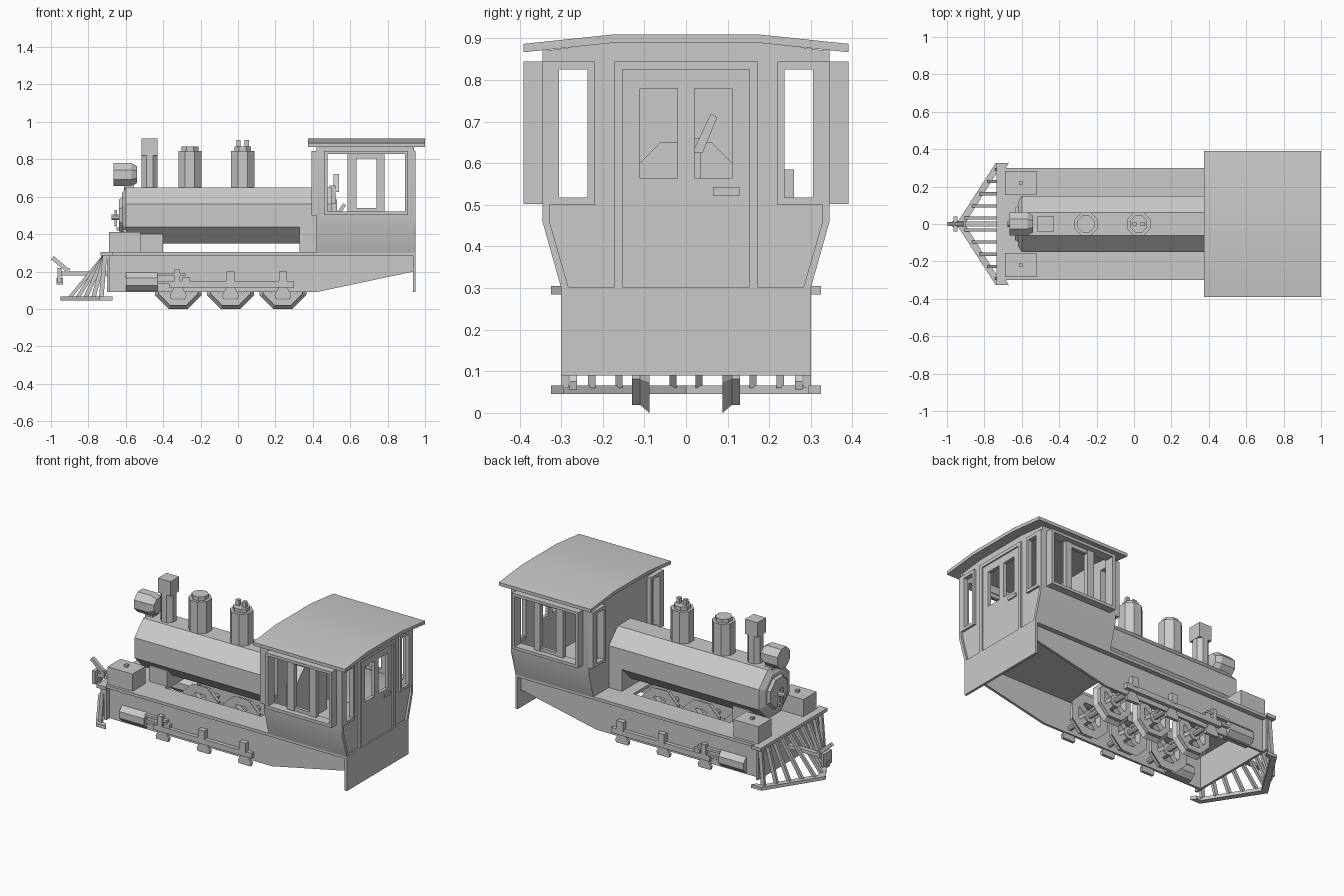
import bpy, bmesh, math
from mathutils import Vector

grey = bpy.data.materials.new("plain_grey")
grey.diffuse_color = (0.59, 0.59, 0.59, 1)


def finish(name, bm):
    bmesh.ops.recalc_face_normals(bm, faces=bm.faces)
    me = bpy.data.meshes.new(name)
    bm.to_mesh(me)
    bm.free()
    me.materials.append(grey)
    ob = bpy.data.objects.new(name, me)
    bpy.context.collection.objects.link(ob)
    return ob


def prism(name, pts, axis, a, b):
    """Extrude a 2D outline along an axis from a to b."""
    def place(p, t):
        return {"x": (t, p[0], p[1]), "y": (p[0], t, p[1]), "z": (p[0], p[1], t)}[axis]
    bm = bmesh.new()
    lo = [bm.verts.new(place(p, a)) for p in pts]
    hi = [bm.verts.new(place(p, b)) for p in pts]
    bm.faces.new(lo)
    bm.faces.new(hi[::-1])
    for i in range(len(pts)):
        j = (i + 1) % len(pts)
        bm.faces.new((lo[i], lo[j], hi[j], hi[i]))
    return finish(name, bm)


def box(name, x0, x1, y0, y1, z0, z1):
    return prism(name, [(x0, y0), (x1, y0), (x1, y1), (x0, y1)], "z", z0, z1)


def lathe(name, prof, axis, c, n=8, ring=False):
    """Turn (offset, flat radius) points about an axis through c, flats aligned."""
    bm = bmesh.new()
    rows = []
    for t, r in prof:
        row = []
        for i in range(n):
            a = (i + 0.5) * 2 * math.pi / n
            u, v = (r / math.cos(math.pi / n) * f(a) for f in (math.cos, math.sin))
            off = {"x": (t, u, v), "y": (u, t, v), "z": (u, v, t)}[axis]
            row.append(bm.verts.new(Vector(c) + Vector(off)))
        rows.append(row)
    pairs = list(zip(rows, rows[1:])) + ([(rows[-1], rows[0])] if ring else [])
    for p, q in pairs:
        for i in range(n):
            j = (i + 1) % n
            bm.faces.new((p[i], p[j], q[j], q[i]))
    if not ring:
        bm.faces.new(rows[0])
        bm.faces.new(rows[-1])
    return finish(name, bm)


def bar(name, p, q, w, h):
    """Square bar between two points."""
    p, q = Vector(p), Vector(q)
    ob = box(name, -w / 2, w / 2, -h / 2, h / 2, 0, (q - p).length)
    rot = (q - p).to_track_quat("Z", "Y").to_matrix().to_4x4()
    rot.translation = p
    ob.data.transform(rot)
    return ob


def cut(ob, *holes):
    for h in holes:
        c = box("cutter", *h)
        c.hide_render = True
        m = ob.modifiers.new("hole", "BOOLEAN")
        m.operation, m.object, m.solver = "DIFFERENCE", c, "EXACT"
        bpy.context.view_layer.objects.active = ob
        bpy.ops.object.modifier_apply(modifier=m.name)
        bpy.data.objects.remove(c)
    return ob


def smooth(ob):
    bpy.ops.object.select_all(action="DESELECT")
    ob.select_set(True)
    bpy.context.view_layer.objects.active = ob
    bpy.ops.object.shade_smooth_by_angle(angle=math.radians(30))


def both(lo, hi, s):
    return sorted((s * lo, s * hi))


# Boiler, firebox, saddle and smokebox door
lathe("boiler", [(-0.62, 0.118), (-0.6, 0.15), (0.5, 0.15)], "x", (0, 0, 0.5))
lathe("smokebox_door", [(-0.635, 0.085), (-0.615, 0.1)], "x", (0, 0, 0.5))
lathe("door_hub", [(-0.675, 0.015), (-0.63, 0.015)], "x", (0, 0, 0.49))
box("door_handle", -0.66, -0.648, -0.008, 0.008, 0.44, 0.53)
box("door_latch", -0.65, -0.61, -0.02, 0.02, 0.42, 0.435)
box("firebox", 0.33, 0.5, -0.15, 0.15, 0.3, 0.5)
box("saddle", -0.52, -0.4, -0.12, 0.12, 0.3, 0.4)

# Stack, domes, whistles and headlamp
lathe("stack", [(0.64, 0.042), (0.83, 0.042)], "z", (-0.473, 0, 0))
box("stack_cap", -0.515, -0.43, -0.042, 0.042, 0.82, 0.91)
for name, x in (("sand_dome", -0.257), ("steam_dome", 0.025)):
    lathe(name, [(0.63, 0.062), (0.845, 0.062), (0.845, 0.045), (0.868, 0.045)], "z", (x, 0, 0))
for x in (0.003, 0.047):
    box("whistle", x - 0.011, x + 0.011, -0.011, 0.011, 0.86, 0.902)
lathe("headlamp", [(-0.665, 0.062), (-0.57, 0.062), (-0.54, 0.045)], "x", (0, 0, 0.718))
box("lamp_bracket", -0.61, -0.56, -0.03, 0.03, 0.63, 0.67)

# Deck, open under the boiler, with end plates
cut(box("deck", -0.73, 0.94, -0.3, 0.3, 0.286, 0.304), (-0.4, 0.26, -0.14, 0.14, 0.2, 0.4))
box("front_plate", -0.7, -0.685, -0.3, 0.3, 0.09, 0.29)
box("rear_plate", 0.935, 0.95, -0.3, 0.3, 0.09, 0.302)
prism("pilot_beam", [(-0.735, -0.325), (-0.67, -0.325), (-0.69, -0.29), (-0.69, 0.29),
                     (-0.67, 0.325), (-0.735, 0.325)], "z", 0.285, 0.305)

for s in (-1, 1):
    # Side frame, cylinder and rods
    prism("side_frame", [(-0.69, 0.09), (0.42, 0.09), (0.94, 0.2), (0.94, 0.29), (-0.69, 0.29)],
          "y", s * 0.255, s * 0.27)
    lathe("cylinder", [(-0.6, 0.049), (-0.43, 0.049)], "x", (0, s * 0.25, 0.145))
    box("guide_bar", -0.43, -0.28, *both(0.27, 0.29, s), 0.175, 0.19)
    box("piston_rod", -0.43, -0.33, *both(0.275, 0.29, s), 0.135, 0.15)
    box("crosshead", -0.34, -0.31, *both(0.27, 0.298, s), 0.12, 0.21)
    box("guide_hanger", -0.3, -0.26, *both(0.265, 0.295, s), 0.115, 0.17)
    box("side_rod", -0.37, 0.3, *both(0.275, 0.298, s), 0.115, 0.148)
    for x in (-0.04, 0.24):
        box("rod_oiler", x - 0.022, x + 0.022, *both(0.268, 0.3, s), 0.14, 0.2)
    # Tool box
    box("tool_box", -0.69, -0.52, *both(0.155, 0.283, s), 0.3, 0.41)
    box("tool_box_knob", -0.615, -0.595, *both(0.21, 0.23, s), 0.4, 0.425)
    # Wheels
    for x in (-0.32, -0.04, 0.24):
        prism("crank_weight", [(x - 0.04, 0.055), (x + 0.04, 0.055), (x + 0.045, 0.075),
                               (x + 0.02, 0.118), (x - 0.02, 0.118), (x - 0.045, 0.075)],
              "y", s * 0.262, s * 0.28)
        lathe("wheel_rim", [(s * 0.088, 0.125), (s * 0.11, 0.106), (s * 0.13, 0.106),
                            (s * 0.13, 0.075), (s * 0.088, 0.075)], "y", (x, 0, 0.125), ring=True)
        lathe("wheel_hub", [(s * 0.085, 0.035), (s * 0.135, 0.035)], "y", (x, 0, 0.125))
        for k in range(4):
            a = (k + 0.5) * math.pi / 2
            d = Vector((math.cos(a), 0, math.sin(a))) * 0.082
            c = Vector((x, s * 0.11, 0.125))
            bar("wheel_spoke", c, c + d, 0.034, 0.034)
    # Pilot base rail and slats
    prism("pilot_rail", [(-0.95, 0), (-0.74, s * 0.325), (-0.67, s * 0.325), (-0.69, s * 0.295),
                         (-0.72, s * 0.295), (-0.905, 0)], "z", 0.046, 0.066)
    for y in (0.033, 0.098, 0.163, 0.228, 0.293):
        x = -0.72 - (0.31 - y) * 0.65
        prism("pilot_slat", [(x - 0.012, 0.06), (x + 0.012, 0.06), (-0.7, 0.288), (-0.724, 0.288)],
              "y", s * (y - 0.01), s * (y + 0.007))

for x in (-0.32, -0.04, 0.24):
    lathe("axle", [(-0.265, 0.015), (0.265, 0.015)], "y", (x, 0, 0.125))

# Front coupler with lift lever
box("coupler_bar", -0.95, -0.69, -0.014, 0.014, 0.178, 0.2)
box("coupler_plate", -0.965, -0.945, -0.04, 0.04, 0.14, 0.22)
box("coupler_pin", -0.97, -0.935, -0.015, 0.015, 0.13, 0.165)
bar("coupler_lever", (-0.992, 0, 0.274), (-0.91, 0, 0.205), 0.022, 0.022)
box("lever_foot", -0.92, -0.9, -0.015, 0.015, 0.18, 0.22)

# Cab side walls with deep window bays
for s in (-1, 1):
    wall = prism("cab_side", [(s * y, z) for y, z in ((0.3, 0.3), (0.345, 0.46), (0.345, 0.875),
                              (0.33, 0.875), (0.33, 0.46), (0.285, 0.3))], "x", 0.42, 0.94)
    cut(wall, (0.478, 0.892, *both(0.2, 0.5, s), 0.52, 0.828))
    smooth(wall)
    cut(box("window_bay", 0.46, 0.91, *both(0.34, 0.39, s), 0.502, 0.845),
        (0.478, 0.892, *both(0.2, 0.5, s), 0.52, 0.828))
    for x0, x1 in ((0.585, 0.633), (0.74, 0.783)):
        box("window_post", x0, x1, *both(0.332, 0.36, s), 0.515, 0.83)
    box("sash_sill", 0.6, 0.77, *both(0.335, 0.355, s), 0.515, 0.54)
    box("sash_head", 0.6, 0.77, *both(0.335, 0.355, s), 0.805, 0.83)

# Cab end walls with windows, frames and rear door
outline = [(-0.295, 0.3), (-0.34, 0.46), (-0.34, 0.87), (-0.17, 0.893),
           (0.17, 0.893), (0.34, 0.87), (0.34, 0.46), (0.295, 0.3)]
side_holes = [(0.3, 1.0, *both(0.237, 0.305, s), 0.5, 0.825) for s in (-1, 1)]
door_holes = [(0.8, 1.0, *both(0.02, 0.11, s), 0.565, 0.78) for s in (-1, 1)]
cut(prism("cab_front", outline, "x", 0.42, 0.435), *side_holes)
cut(prism("cab_rear", outline, "x", 0.922, 0.937), *side_holes, *door_holes)
for s in (-1, 1):
    hole = (0.3, 1.0, *both(0.237, 0.305, s), 0.518, 0.825)
    cut(box("front_window_frame", 0.392, 0.425, *both(0.22, 0.345, s), 0.5, 0.845), hole)
    cut(box("rear_window_frame", 0.93, 0.95, *both(0.22, 0.345, s), 0.5, 0.845), hole)
    prism("rear_corner_trim", [(s * y, z) for y, z in ((0.3, 0.3), (0.345, 0.46), (0.345, 0.5),
                               (0.328, 0.5), (0.328, 0.46), (0.282, 0.3))], "x", 0.93, 0.95)
cut(box("door_frame", 0.93, 0.95, -0.172, 0.172, 0.3, 0.845), (0.9, 1, -0.153, 0.153, 0.2, 0.825))
cut(box("door", 0.928, 0.942, -0.153, 0.153, 0.3, 0.825), *door_holes)
box("door_handle_rear", 0.935, 0.95, 0.065, 0.128, 0.523, 0.543)

# Cab controls
prism("throttle_lever", [(0.015, 0.625), (0.04, 0.625), (0.075, 0.71), (0.06, 0.72)], "x", 0.51, 0.54)
box("throttle_stem", 0.49, 0.52, 0.015, 0.035, 0.56, 0.66)
box("brake_stand", 0.5, 0.53, 0.23, 0.26, 0.3, 0.585)
bar("brake_lever", (0.53, -0.05, 0.5), (0.57, -0.05, 0.56), 0.018, 0.018)

# Curved cab roof
top = [(-0.39, 0.887), (-0.17, 0.91), (0.17, 0.91), (0.39, 0.887)]
roof = prism("cab_roof", top + [(y, z - 0.02) for y, z in top[::-1]], "x", 0.375, 1.0)
smooth(roof)
